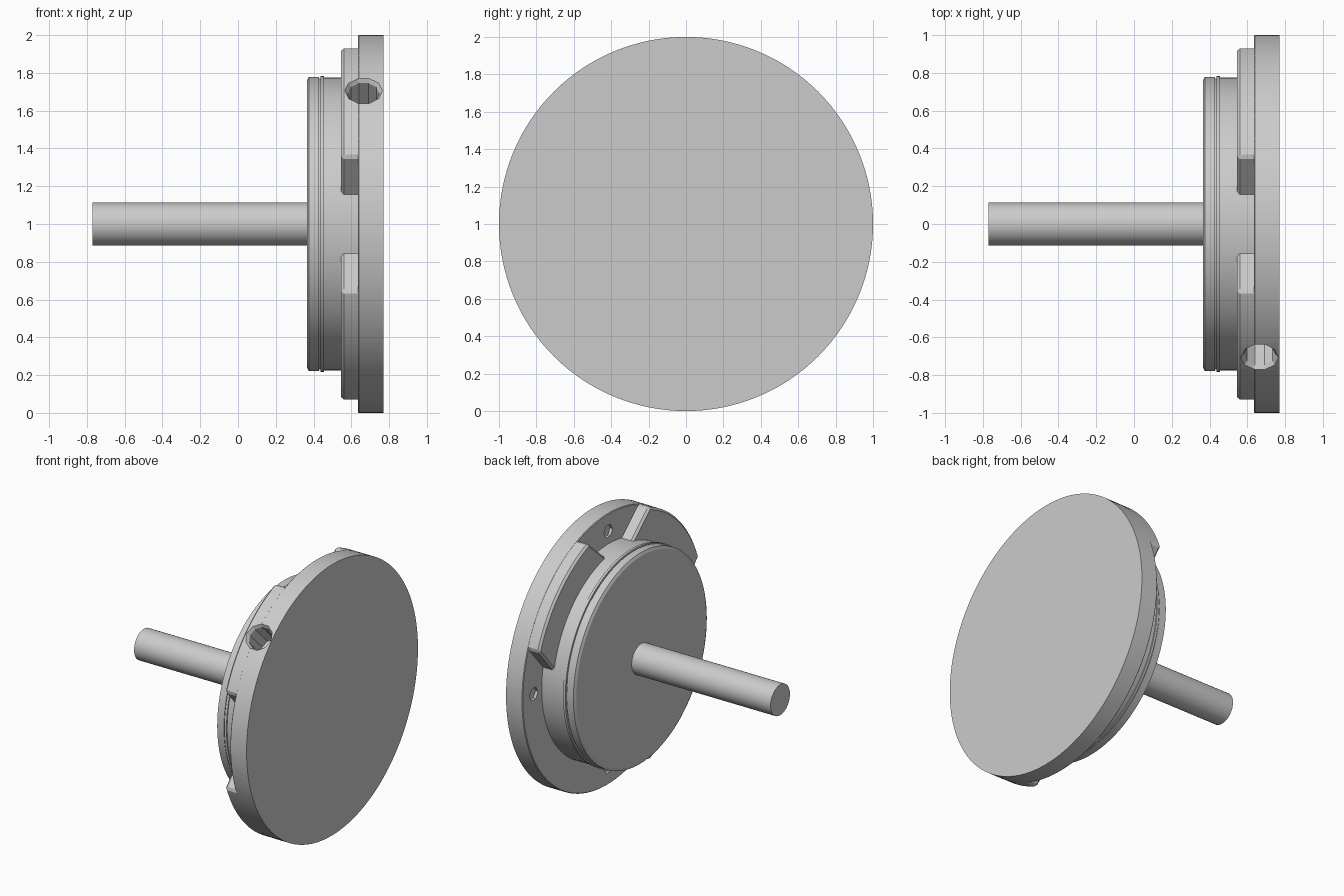
import bpy, bmesh, math
from mathutils import Matrix, Vector

cube = bpy.data.objects.get("Cube")
if cube:
    bpy.data.objects.remove(cube, do_unlink=True)

grey = bpy.data.materials.new("plain_grey")
grey.use_nodes = True
colour = (0.6, 0.6, 0.6, 1)
grey.diffuse_color = colour
grey.node_tree.nodes["Principled BSDF"].inputs["Base Color"].default_value = colour

CENTRE = Vector((0, 0, 1))
FLOOR = 0.635     # inner face of the big disc
TAB_TOP = 0.545   # inner face of the raised tabs


def finish(bm, name):
    bmesh.ops.recalc_face_normals(bm, faces=bm.faces)
    mesh = bpy.data.meshes.new(name)
    bm.to_mesh(mesh)
    bm.free()
    mesh.materials.append(grey)
    obj = bpy.data.objects.new(name, mesh)
    bpy.context.collection.objects.link(obj)
    return obj


def lathe(name, profile, segments=128, place=Matrix.Translation(CENTRE)):
    """Spin (x, radius) points about the x axis and cap both ends."""
    bm = bmesh.new()
    rings = []
    for x, r in profile:
        angles = [math.tau * i / segments for i in range(segments)]
        rings.append([bm.verts.new((x, r * math.cos(a), r * math.sin(a))) for a in angles])
    for low, high in zip(rings, rings[1:]):
        for i in range(segments):
            j = (i + 1) % segments
            bm.faces.new((low[i], low[j], high[j], high[i]))
    bm.faces.new(rings[0])
    bm.faces.new(rings[-1])
    bm.transform(place)
    return finish(bm, name)


def apply(obj, mod):
    bpy.context.view_layer.objects.active = obj
    bpy.ops.object.modifier_apply(modifier=mod.name)


def cut(obj, cutter):
    mod = obj.modifiers.new("cut", 'BOOLEAN')
    mod.operation, mod.solver, mod.object = 'DIFFERENCE', 'EXACT', cutter
    apply(obj, mod)


def tab(name, turn):
    """Raised arc with slanted ends, filling one quarter of the disc."""
    inner, outer = (0.11, 0.72), (0.355, 0.934)
    start, steps = math.atan2(outer[1], outer[0]), 24
    arc = [start + (math.pi / 2 - 2 * start) * i / steps for i in range(steps + 1)]
    outline = [inner] + [(0.999 * math.cos(a), 0.999 * math.sin(a)) for a in arc]
    outline += [inner[::-1], (0.45, 0.45)]
    bm = bmesh.new()
    face = bm.faces.new([bm.verts.new((FLOOR + 0.03, y, z)) for y, z in outline])
    grown = bmesh.ops.extrude_face_region(bm, geom=[face])["geom"]
    top = [v for v in grown if isinstance(v, bmesh.types.BMVert)]
    bmesh.ops.translate(bm, verts=top, vec=(TAB_TOP - FLOOR - 0.03, 0, 0))
    bm.transform(Matrix.Translation(CENTRE) @ Matrix.Rotation(turn, 4, 'X'))
    obj = finish(bm, name)
    bevel = obj.modifiers.new("chamfer", 'BEVEL')
    bevel.width, bevel.segments = 0.015, 1
    bevel.angle_limit = math.radians(40)
    apply(obj, bevel)
    return obj


# Main disc, hub with raised seal bands, and shaft
disc = lathe("main_disc", [(FLOOR, 0.995), (FLOOR + 0.005, 1), (0.77, 1)])
hub = lathe("hub", [(0.365, 0.758), (0.375, 0.778), (0.43, 0.778), (0.43, 0.77),
                    (0.437, 0.77), (0.437, 0.784), (0.455, 0.784), (0.455, 0.776),
                    (0.545, 0.776), (0.65, 0.776)])
shaft = lathe("shaft", [(-0.77, 0.113), (0.4, 0.113)], 64)

# Three raised tabs; the fourth quarter stays open
tabs = [tab("raised_tab_back", 0),
        tab("raised_tab_front", math.pi / 2),
        tab("raised_tab_lower", math.pi)]

# Countersunk radial hole through the rim of the upper front tab
direction = Vector((0, -1, 1)).normalized()
spot = CENTRE + Vector((0.665, 0, 0)) + direction
place = Matrix.Translation(spot) @ direction.to_track_quat('X', 'Z').to_matrix().to_4x4()
drill = lathe("hole_cutter", [(-0.25, 0.083), (-0.025, 0.083), (0.0, 0.1), (0.05, 0.1)], 10, place)
for part in (disc, tabs[1]):
    cut(part, drill)
cutters = [drill]

# Shallow sockets in the open floor between the tabs
for i in range(4):
    a = i * math.pi / 2
    at = CENTRE + Vector((FLOOR, 0.87 * math.cos(a), 0.87 * math.sin(a)))
    socket = lathe("socket_cutter", [(-0.02, 0.05), (0.02, 0.05)], 6, Matrix.Translation(at))
    cut(disc, socket)
    cutters.append(socket)

for cutter in cutters:
    bpy.data.objects.remove(cutter, do_unlink=True)

# Smooth round walls while keeping edges sharp
bpy.ops.object.select_all(action='DESELECT')
for part in [disc, hub, shaft] + tabs:
    part.select_set(True)
    bpy.context.view_layer.objects.active = part
bpy.ops.object.shade_smooth_by_angle(angle=math.radians(25))
